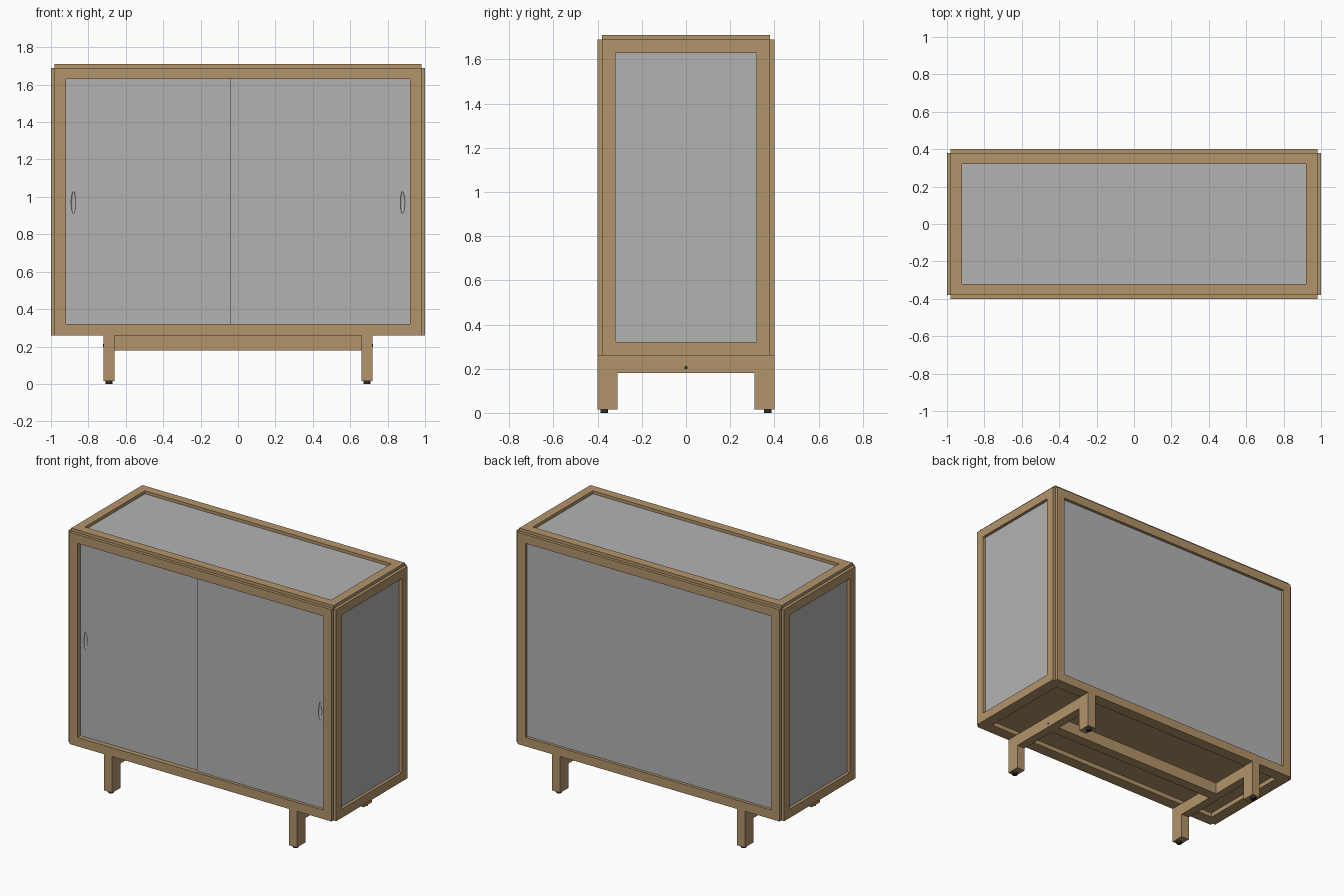
import bpy, bmesh
from mathutils import Vector, Matrix

cube = bpy.data.objects.get("Cube")
if cube:
    bpy.data.objects.remove(cube, do_unlink=True)


def material(name, rgb):
    m = bpy.data.materials.new(name)
    m.use_nodes = True
    m.diffuse_color = (*rgb, 1)
    m.node_tree.nodes["Principled BSDF"].inputs["Base Color"].default_value = (*rgb, 1)
    return m


WOOD = material("oak wood", (0.45, 0.295, 0.145))
GREY = material("grey panel", (0.45, 0.45, 0.45))
DARK = material("dark foot pad", (0.03, 0.028, 0.025))


def finish(name, bm, mat, matrix=None):
    bmesh.ops.recalc_face_normals(bm, faces=bm.faces)
    mesh = bpy.data.meshes.new(name)
    bm.to_mesh(mesh)
    bm.free()
    if matrix:
        mesh.transform(matrix)
    mesh.materials.append(mat)
    ob = bpy.data.objects.new(name, mesh)
    bpy.context.collection.objects.link(ob)
    return ob


def box(name, lo, hi, mat, matrix=None):
    lo, hi = Vector(lo), Vector(hi)
    bm = bmesh.new()
    bmesh.ops.create_cube(bm, size=1)
    bmesh.ops.scale(bm, vec=hi - lo, verts=bm.verts)
    bmesh.ops.translate(bm, vec=(lo + hi) / 2, verts=bm.verts)
    return finish(name, bm, mat, matrix)


def basis(u, v, origin):
    """Local x = u, local y = v, local z points out of the cabinet."""
    u, v = Vector(u), Vector(v)
    return Matrix.Translation(origin) @ Matrix((u, v, u.cross(v))).transposed().to_4x4()


def mitred_frame(name, half_w, half_h, in_w, in_h, thick, matrix):
    """Four boards with mitred corners; outer face at local z = 0."""
    bm = bmesh.new()
    signs = [(-1, -1), (1, -1), (1, 1), (-1, 1)]
    for i in range(4):
        a, b = signs[i], signs[(i + 1) % 4]
        pts = [(a[0] * half_w, a[1] * half_h), (b[0] * half_w, b[1] * half_h),
               (b[0] * in_w, b[1] * in_h), (a[0] * in_w, a[1] * in_h)]
        face = bm.faces.new([bm.verts.new((x, y, 0)) for x, y in pts])
        ext = bmesh.ops.extrude_face_region(bm, geom=[face], use_keep_orig=True)
        moved = [g for g in ext["geom"] if isinstance(g, bmesh.types.BMVert)]
        bmesh.ops.translate(bm, vec=(0, 0, -thick), verts=moved)
    return finish(name, bm, WOOD, matrix)


# Overall sizes
W, D, TOP, BASE = 1.0, 0.4, 1.71, 0.26
STEP, THICK, BORDER = 0.02, 0.04, 0.08
MID = (0.32 + 1.63) / 2
IN_X, IN_Y, IN_Z = W - BORDER, D - BORDER, (1.63 - 0.32) / 2

X, Y, Z = Vector((1, 0, 0)), Vector((0, 1, 0)), Vector((0, 0, 1))
FRONT = basis(X, Z, (0, -D, MID))
walls = [
    ("front", FRONT, W - STEP, IN_X),
    ("back", basis(-X, Z, (0, D, MID)), W - STEP, IN_X),
    ("left", basis(Y, Z, (W, 0, MID)), D - STEP, IN_Y),
    ("right", basis(-Y, Z, (-W, 0, MID)), D - STEP, IN_Y),
]

# Wall frames and panels
half_z = (TOP - STEP - BASE) / 2
shift = Matrix.Translation((0, 0, (TOP - STEP + BASE) / 2 - MID))
for side, m, half, inner in walls:
    mitred_frame(side + "_frame", half, half_z, inner, IN_Z, THICK, shift @ m)
    if side != "front":
        box(side + "_panel", (-inner - 0.01, -IN_Z - 0.02, -THICK),
            (inner + 0.01, IN_Z + 0.02, -STEP), GREY, m)

# Top and bottom
roof = basis(X, Y, (0, 0, TOP))
mitred_frame("top_frame", W - STEP, D - STEP, IN_X, IN_Y, THICK, roof)
box("top_panel", (-IN_X - 0.01, -IN_Y - 0.01, -THICK),
    (IN_X + 0.01, IN_Y + 0.01, -STEP), GREY, roof)
floor = basis(X, -Y, (0, 0, BASE))
mitred_frame("bottom_frame", W - THICK, D - THICK, IN_X, IN_Y, THICK, floor)
box("bottom_panel", (-IN_X - 0.01, -IN_Y - 0.01, -0.05),
    (IN_X + 0.01, IN_Y + 0.01, -0.03), WOOD, floor)

# Sliding doors, each with a scooped finger pull
for name, x0, x1, depth, pull in (("right_door", -0.93, 0.0, 0.032, -0.88),
                                  ("left_door", -0.04, 0.93, 0.02, 0.88)):
    door = box(name, (x0, -IN_Z - 0.02, -depth - 0.012),
               (x1, IN_Z + 0.02, -depth), GREY, FRONT)
    bm = bmesh.new()
    bmesh.ops.create_uvsphere(bm, u_segments=24, v_segments=16, radius=1)
    bmesh.ops.scale(bm, vec=(0.012, 0.009, 0.06), verts=bm.verts)
    bmesh.ops.translate(bm, vec=(pull, -D + depth, 0.97), verts=bm.verts)
    for f in bm.faces:
        f.smooth = True
    cutter = finish(name + "_pull_cutter", bm, GREY)
    cutter.hide_render = True
    cutter.hide_set(True)
    cutter.display_type = 'WIRE'
    mod = door.modifiers.new("finger_pull", 'BOOLEAN')
    mod.operation, mod.object, mod.solver = 'DIFFERENCE', cutter, 'EXACT'

# Base: legs, foot pads, cross rails and the long central stretcher
LEG_IN, LEG_OUT, LEG_Y, RAIL = 0.66, 0.72, 0.31, 0.18
for sx, side in ((1, "left"), (-1, "right")):
    xs = sorted((sx * LEG_IN, sx * LEG_OUT))
    for sy, end in ((-1, "front"), (1, "back")):
        ys = sorted((sy * LEG_Y, sy * D))
        box(f"{end}_{side}_leg", (xs[0], ys[0], 0.015), (xs[1], ys[1], BASE), WOOD)
        bm = bmesh.new()
        bmesh.ops.create_cone(bm, cap_ends=True, segments=20, radius1=0.018,
                              radius2=0.018, depth=0.02)
        bmesh.ops.translate(bm, vec=(sum(xs) / 2, sy * 0.37, 0.01), verts=bm.verts)
        finish(f"{end}_{side}_foot_pad", bm, DARK)
    box(f"{side}_cross_rail", (xs[0], -LEG_Y, RAIL), (xs[1], LEG_Y, BASE), WOOD)

    # Bolt head on the outside of the rail
    bm = bmesh.new()
    bmesh.ops.create_cone(bm, cap_ends=True, segments=12, radius1=0.008,
                          radius2=0.008, depth=0.004)
    finish(f"{side}_rail_bolt", bm, DARK,
           Matrix.Translation((sx * LEG_OUT, 0, 0.205)) @ Matrix.Rotation(1.5708, 4, 'Y'))
box("central_stretcher", (-LEG_IN, -0.035, RAIL), (LEG_IN, 0.035, BASE), WOOD)
